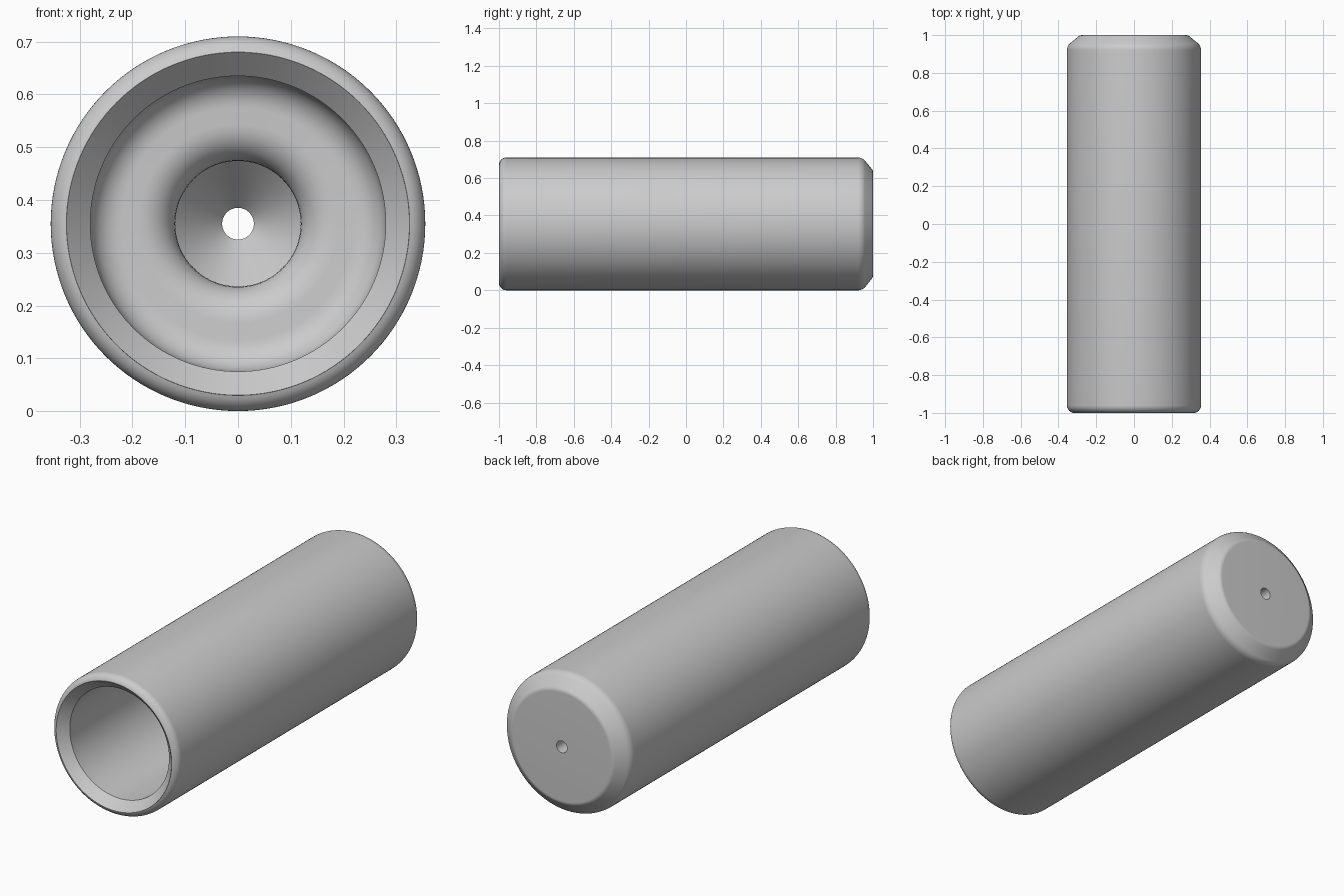
import bpy, bmesh, math
from mathutils import Vector, Matrix

cube = bpy.data.objects.get("Cube")
if cube:
    bpy.data.objects.remove(cube, do_unlink=True)

RADIUS, SIDES = 0.355, 128

grey = bpy.data.materials.new("plain_grey")
colour = (0.6, 0.6, 0.6, 1)
grey.diffuse_color = colour
grey.use_nodes = True
grey.node_tree.nodes["Principled BSDF"].inputs["Base Color"].default_value = colour


def arc(y, r, ry, rr, start, end, steps=8):
    """Elliptical fillet in the (y, radius) plane, angles in degrees from +y."""
    angles = [math.radians(start + (end - start) * i / steps) for i in range(steps + 1)]
    return [(y + ry * math.cos(a), r + rr * math.sin(a)) for a in angles]


# Closed wall section: rounded mouth, outside, shoulder, base, bore, cavity
section = [(-0.955, 0.28), (-1, 0.325)]
section += arc(-0.96, 0.315, 0.04, 0.04, 165, 90)
section += arc(0.92, 0.305, 0.05, 0.05, 90, 45)
section += arc(0.97, 0.275, 0.03, 0.03, 45, 0)
section += [(1, 0.03), (0.93, 0.03), (0.83, 0.119)]
section += arc(0.82, 0.189, 0.07, 0.07, 270, 180)
section += arc(0.69, 0.22, 0.06, 0.06, 0, 90)

# Revolve the section around the long axis
bm = bmesh.new()
verts = [bm.verts.new((0, y, r)) for y, r in section]
edges = [bm.edges.new((a, b)) for a, b in zip(verts, verts[1:] + verts[:1])]
bmesh.ops.spin(bm, geom=verts + edges, cent=Vector(), axis=(0, 1, 0),
               angle=math.tau, steps=SIDES, use_merge=True)
bmesh.ops.remove_doubles(bm, verts=bm.verts, dist=1e-5)
bmesh.ops.transform(bm, matrix=Matrix.Translation((0, 0, RADIUS)), verts=bm.verts)
bmesh.ops.recalc_face_normals(bm, faces=bm.faces)
mesh = bpy.data.meshes.new("hollow_sleeve")
bm.to_mesh(mesh)
bm.free()
mesh.materials.append(grey)

sleeve = bpy.data.objects.new("hollow_sleeve", mesh)
bpy.context.collection.objects.link(sleeve)
bpy.ops.object.select_all(action="DESELECT")
sleeve.select_set(True)
bpy.context.view_layer.objects.active = sleeve
bpy.ops.object.shade_smooth_by_angle(angle=math.radians(30))
